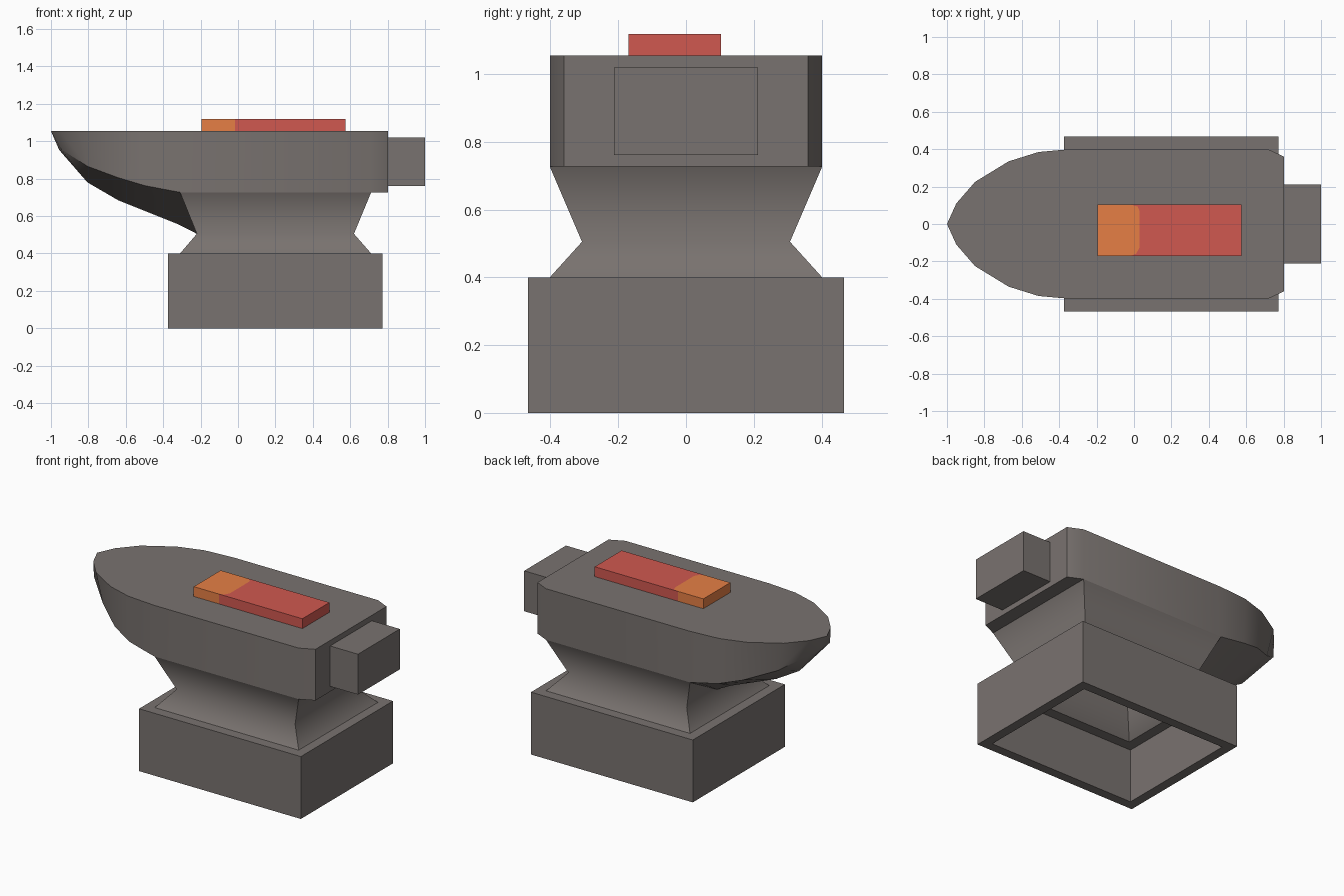
import bpy
import bmesh
import math

cube = bpy.data.objects.get("Cube")
if cube:
    bpy.data.objects.remove(cube, do_unlink=True)


def material(name, r, g, b):
    m = bpy.data.materials.new(name)
    m.use_nodes = True
    m.diffuse_color = (r, g, b, 1)
    node = next(n for n in m.node_tree.nodes if n.type == "BSDF_PRINCIPLED")
    node.inputs["Base Color"].default_value = (r, g, b, 1)
    node.inputs["Roughness"].default_value = 0.8
    return m


iron = material("iron_grey", 0.191, 0.17, 0.16)
red = material("hot_red", 0.63, 0.098, 0.08)
orange = material("glowing_orange", 0.79, 0.212, 0.06)


class Builder:
    """Collects faces by corner position, sharing equal corners."""

    def __init__(self):
        self.bm = bmesh.new()
        self.verts = {}

    def face(self, points):
        points = list(dict.fromkeys(points))
        if len(points) < 3:
            return
        for p in points:
            if p not in self.verts:
                self.verts[p] = self.bm.verts.new(p)
        self.bm.faces.new([self.verts[p] for p in points])

    def finish(self, name, mat):
        bmesh.ops.recalc_face_normals(self.bm, faces=self.bm.faces[:])
        mesh = bpy.data.meshes.new(name)
        self.bm.to_mesh(mesh)
        self.bm.free()
        mesh.materials.append(mat)
        obj = bpy.data.objects.new(name, mesh)
        bpy.context.collection.objects.link(obj)
        return obj


def prism(name, outline, z0, z1, mat):
    b = Builder()
    low = [(x, y, z0) for x, y in outline]
    high = [(x, y, z1) for x, y in outline]
    b.face(low)
    b.face(high)
    for i in range(len(outline)):
        j = (i + 1) % len(outline)
        b.face([low[i], low[j], high[j], high[i]])
    return b.finish(name, mat)


def rect(x0, x1, y0, y1):
    return [(x0, y0), (x1, y0), (x1, y1), (x0, y1)]


TOP, SHOULDER, WAIST, HALF = 1.055, 0.727, 0.505, 0.402

# Hollow foot and pinched waist: rectangles (x0, x1, half depth, z),
# down the outside, then up the inside to the cavity ceiling
rings = [
    (-0.31, 0.712, HALF, SHOULDER), (-0.22, 0.62, 0.307, WAIST),
    (-0.31, 0.712, HALF, 0.4), (-0.375, 0.773, 0.467, 0.4),
    (-0.375, 0.773, 0.467, 0), (-0.315, 0.713, 0.407, 0),
    (-0.315, 0.713, 0.407, 0.34), (-0.25, 0.65, 0.34, 0.34),
    (-0.15, 0.55, 0.237, WAIST), (-0.25, 0.65, 0.34, SHOULDER),
    (-0.25, 0.65, 0.34, 0.995),
]
loops = [[(x, y, z) for x, y in rect(x0, x1, -h, h)] for x0, x1, h, z in rings]
b = Builder()
for lower, upper in zip(loops, loops[1:]):
    for i in range(4):
        j = (i + 1) % 4
        b.face([lower[i], lower[j], upper[j], upper[i]])
b.face(loops[-1])
# Only the waist crease is shaded smooth
for f in b.bm.faces:
    f.smooth = True
for e in b.bm.edges:
    e.smooth = all(abs(v.co.z - WAIST) < 0.001 for v in e.verts)
b.finish("foot_and_waist", iron)

# Head with horn: each station is top (x, y), shoulder (x, y, z) and the
# central keel (x, z) where the two undersides meet
horn = [
    ((-1, 0), (-0.957, 0, 0.955), (-0.957, 0.955)),
    ((-0.95, 0.11), (-0.945, 0.11, 0.957), (-0.94, 0.935)),
    ((-0.85, 0.225), (-0.805, 0.22, 0.866), (-0.805, 0.78)),
    ((-0.67, 0.335), (-0.64, 0.335, 0.805), (-0.64, 0.684)),
    ((-0.51, 0.385), (-0.5, 0.383, 0.763), (-0.495, 0.626)),
    ((-0.375, 0.397), (-0.375, 0.396, 0.739), (-0.32, 0.556)),
    ((-0.31, HALF), (-0.31, HALF, SHOULDER), (-0.22, WAIST)),
]
heel_corners = [(0.712, HALF), (0.802, 0.36)]
tops = [(x, y, TOP) for (x, y), _, _ in horn] + [(x, y, TOP) for x, y in heel_corners]
shoulders = [s for _, s, _ in horn] + [(x, y, SHOULDER) for x, y in heel_corners]
keels = [(x, 0, z) for _, _, (x, z) in horn]


def flip(p):
    return (p[0], -p[1], p[2])


def across(points):
    return points + [flip(p) for p in reversed(points)]


b = Builder()
b.face(across(tops))
b.face(across(shoulders[-2:]))
b.face(across([tops[-1], shoulders[-1]]))
for side in (lambda p: p, flip):
    for upper, lower in ((tops, shoulders), (shoulders, keels)):
        for i in range(len(lower) - 1):
            b.face([side(p) for p in (upper[i], upper[i + 1], lower[i + 1], lower[i])])
head = b.finish("head_and_horn", iron)
bpy.ops.object.select_all(action="DESELECT")
head.select_set(True)
bpy.context.view_layer.objects.active = head
bpy.ops.object.shade_smooth_by_angle(angle=math.radians(30))

# Heel block
prism("heel_block", rect(0.802, 1.0, -0.212, 0.212), 0.761, 1.02, iron)

# Heated bar: glowing end with a rounded boundary, then the red remainder
y0, y1, bar_top = -0.17, 0.103, 1.118
boundary = [(-0.016, y0), (0.012, y0 + 0.012), (0.03, y0 + 0.045),
            (0.03, y1 - 0.035), (0.02, y1 - 0.01), (-0.016, y1)]
prism("bar_hot_end", [(-0.195, y1), (-0.195, y0)] + boundary, TOP, bar_top, orange)
prism("bar", [(0.576, y1), (0.576, y0)] + boundary, TOP, bar_top, red)
